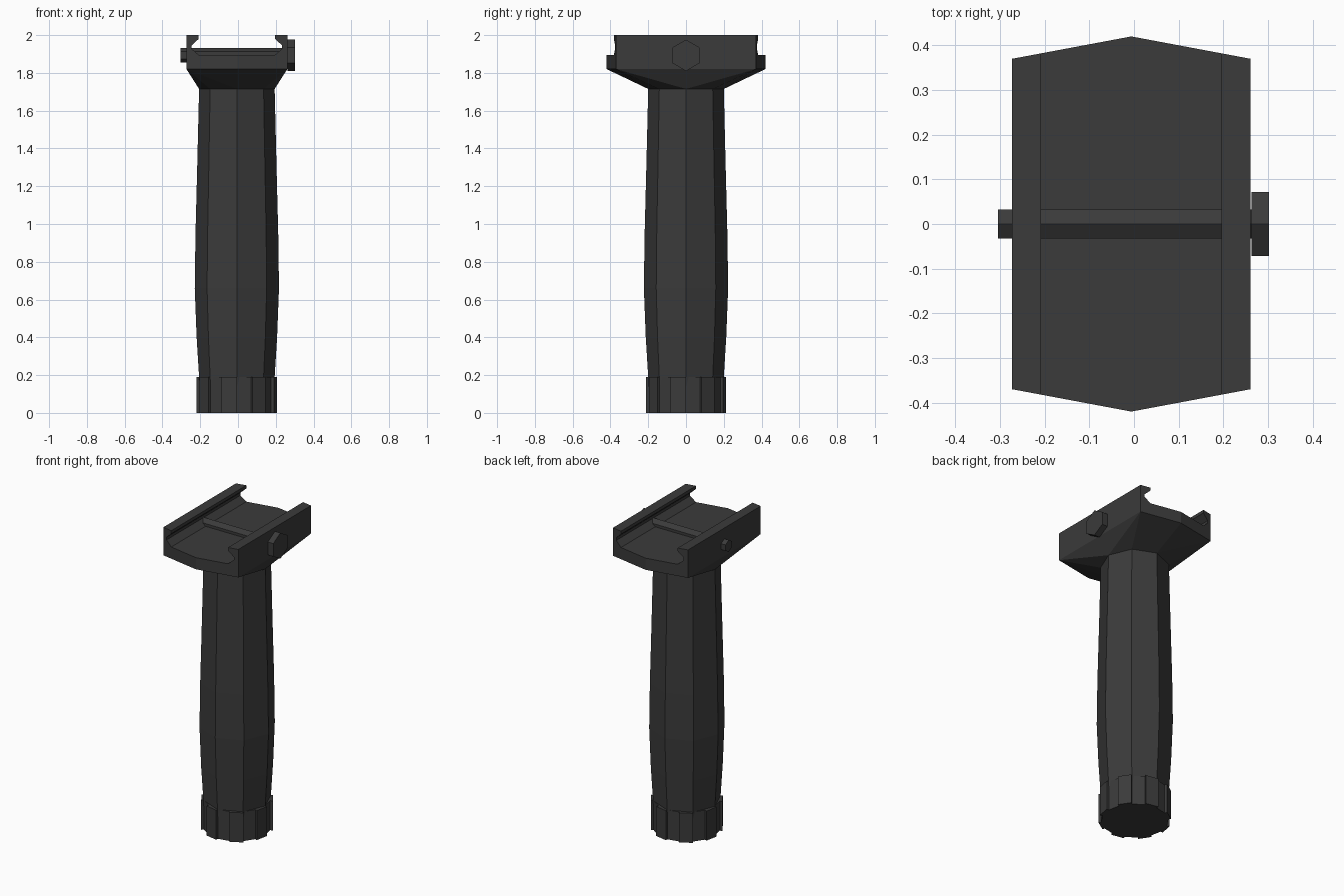
import bpy, bmesh
from math import sin, cos, pi, radians
from mathutils import Vector

if "Cube" in bpy.data.objects:
    bpy.data.objects.remove(bpy.data.objects["Cube"], do_unlink=True)

CX = -0.006          # grip axis
HALF_W = 0.267       # half width of the rail mount

mat = bpy.data.materials.new("dark_grey_polymer")
mat.use_nodes = True
colour = (0.043, 0.043, 0.043, 1)
mat.diffuse_color = colour
bsdf = mat.node_tree.nodes["Principled BSDF"]
bsdf.inputs["Base Color"].default_value = colour
bsdf.inputs["Roughness"].default_value = 0.7


def finish(name, bm):
    bmesh.ops.recalc_face_normals(bm, faces=bm.faces)
    mesh = bpy.data.meshes.new(name)
    bm.to_mesh(mesh)
    bm.free()
    mesh.materials.append(mat)
    obj = bpy.data.objects.new(name, mesh)
    obj.location.x = CX
    bpy.context.collection.objects.link(obj)
    return obj


def loft(name, rings):
    """Skin a stack of equal-length point rings and cap both ends."""
    bm = bmesh.new()
    loops = [[bm.verts.new(p) for p in ring] for ring in rings]
    n = len(loops[0])
    for a, b in zip(loops, loops[1:]):
        for i in range(n):
            j = (i + 1) % n
            bm.faces.new((a[i], a[j], b[j], b[i]))
    bm.faces.new(loops[0])
    bm.faces.new(loops[-1])
    return finish(name, bm)


def octagon(r, z):
    return [Vector((r * cos(k * pi / 4), r * sin(k * pi / 4), z)) for k in range(8)]


def hex_ring(r, x, z):
    return [Vector((x, r * sin(k * pi / 3), z + r * cos(k * pi / 3))) for k in range(6)]


def end_y(x):
    """Half length of the mount, pointed at the middle."""
    return 0.42 - 0.05 * abs(x) / HALF_W


# Eight-sided swelling handle
profile = [(0.01, 0.19), (0.19, 0.2), (0.4, 0.213), (0.66, 0.223),
           (0.95, 0.219), (1.3, 0.21), (1.715, 0.2)]
loft("handle", [octagon(r, z) for z, r in profile])

# Ribbed end cap: every second sector stands proud
gear = []
for k in range(16):
    r = 0.213 if k % 2 else 0.197
    for a in (k, k + 1):
        gear.append((r * cos(radians(22.5 * a)), r * sin(radians(22.5 * a))))
loft("end_cap", [[Vector((x, y, z)) for x, y in gear] for z in (0, 0.19)])

# Flared neck between the handle and the mount
bm = bmesh.new()
points = octagon(0.2, 1.715)
for s in (-1, 1):
    points.append(Vector((0, s * end_y(0), 1.82)))
    points += [Vector((t * HALF_W, s * end_y(HALF_W), 1.82)) for t in (-1, 1)]
for p in points:
    bm.verts.new(p)
bmesh.ops.convex_hull(bm, input=bm.verts)
finish("flared_neck", bm)

# Rail mount: half cross-section, mirrored, with angled ends
half = [(0, 1.82), (HALF_W, 1.82), (HALF_W, 2.0), (0.202, 2.0), (0.202, 1.98),
        (0.24, 1.945), (0.24, 1.928), (0.202, 1.895), (0, 1.895)]
bm = bmesh.new()
ends = [[bm.verts.new((x, s * end_y(x), z)) for x, z in half] for s in (-1, 1)]
for i in range(len(half) - 1):
    bm.faces.new((ends[0][i], ends[0][i + 1], ends[1][i + 1], ends[1][i]))
for loop in ends:
    bm.faces.new(loop)
mount = finish("rail_mount", bm)
mirror = mount.modifiers.new("mirror", "MIRROR")
mirror.use_clip = True

# Clamping bolt across the mount, head on the left side
BOLT_Z = 1.893
loft("bolt_shaft", [hex_ring(0.038, x, BOLT_Z) for x in (-0.299, 0.28)])
loft("bolt_head", [hex_ring(0.083, x, BOLT_Z) for x in (HALF_W + 0.002, 0.308)])
